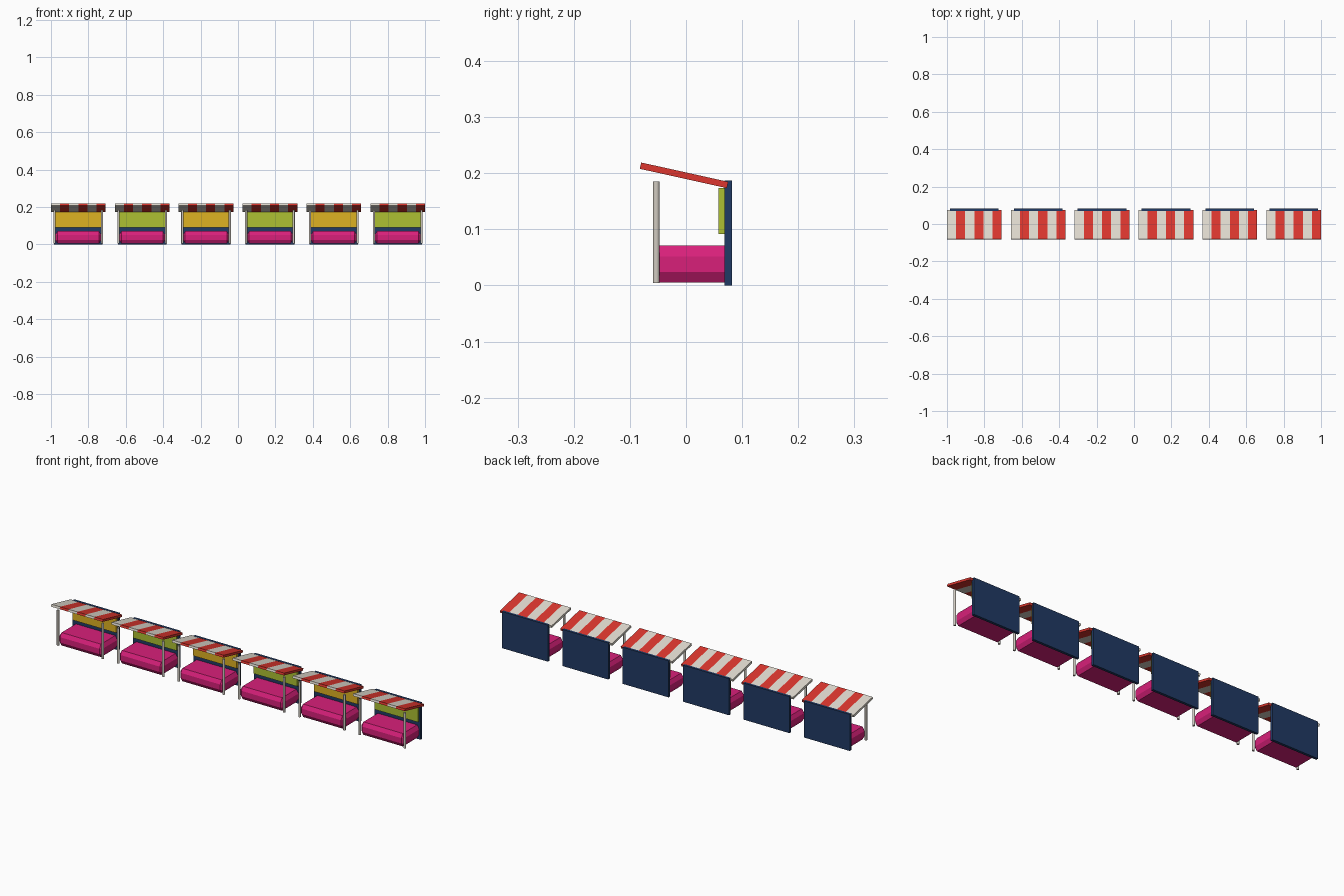
import bpy, bmesh, math
from mathutils import Matrix

if "Cube" in bpy.data.objects:
    bpy.data.objects.remove(bpy.data.objects["Cube"])


def material(name, rgb):
    m = bpy.data.materials.new(name)
    lin = [(c / 255 / 12.92) if c < 10 else ((c / 255 + 0.055) / 1.055) ** 2.4 for c in rgb]
    m.diffuse_color = (*lin, 1)
    m.use_nodes = True
    m.node_tree.nodes["Principled BSDF"].inputs["Base Color"].default_value = m.diffuse_color
    return m


RED = material("awning_red", (220, 54, 46))
CREAM = material("awning_cream", (226, 220, 209))
PINK = material("counter_pink", (216, 32, 122))
NAVY = material("panel_navy", (32, 58, 100))
YELLOW = material("board_yellow", (222, 178, 34))
LIME = material("board_lime", (174, 192, 50))
POST = material("post_grey", (208, 202, 192))


def finish(name, bm, mat):
    mesh = bpy.data.meshes.new(name)
    bm.to_mesh(mesh)
    bm.free()
    mesh.materials.append(mat)
    ob = bpy.data.objects.new(name, mesh)
    bpy.context.collection.objects.link(ob)
    return ob


def box(name, mat, lo, hi, bevel=0, stretch=1, tilt=0):
    """Box between two corners; optional chamfer (stretched in z) and tilt about x."""
    mid = [(a + b) / 2 for a, b in zip(lo, hi)]
    size = [b - a for a, b in zip(lo, hi)]
    bm = bmesh.new()
    bmesh.ops.create_cube(bm, size=1)
    bmesh.ops.scale(bm, vec=(size[0], size[1], size[2] / stretch), verts=bm.verts)
    if bevel:
        bmesh.ops.bevel(bm, geom=bm.edges[:], offset=bevel, segments=1,
                        affect='EDGES', profile=0.5)
    bmesh.ops.scale(bm, vec=(1, 1, stretch), verts=bm.verts)
    bm.transform(Matrix.Translation(mid) @ Matrix.Rotation(tilt, 4, 'X'))
    return finish(name, bm, mat)


def post(name, x, y, z0, z1, r):
    bm = bmesh.new()
    bmesh.ops.create_cone(bm, cap_ends=True, segments=12, radius1=r, radius2=r, depth=z1 - z0)
    bm.transform(Matrix.Translation((x, y, (z0 + z1) / 2)))
    ob = finish(name, bm, POST)
    for p in ob.data.polygons:
        p.use_smooth = len(p.vertices) == 4
    for e in ob.data.edges:
        a, b = (ob.data.vertices[i].co for i in e.vertices)
        e.use_edge_sharp = abs(a.z - b.z) < 1e-5


for i in range(6):
    cx = -0.854 + i * 0.3416
    # back wall
    box("back_panel", NAVY, (cx - 0.13, 0.069, 0), (cx + 0.13, 0.082, 0.187))
    # coloured board on the wall
    box("display_board", LIME if i % 2 else YELLOW,
        (cx - 0.123, 0.058, 0.092), (cx + 0.123, 0.0695, 0.174))
    # chamfered counter
    box("counter", PINK, (cx - 0.123, -0.0585, 0.005), (cx + 0.123, 0.0805, 0.071),
        bevel=0.0117, stretch=1.65)
    # front posts
    for s in (-1, 1):
        post("front_post", cx + s * 0.127, -0.053, 0.004, 0.185, 0.006)
    # striped sloping awning
    w = 0.292 / 6
    for k in range(6):
        x = cx - 0.146 + k * w
        box("awning_stripe", RED if k % 2 else CREAM,
            (x, -0.083, 0.1905), (x + w, 0.076, 0.202), tilt=math.radians(-12.5))
